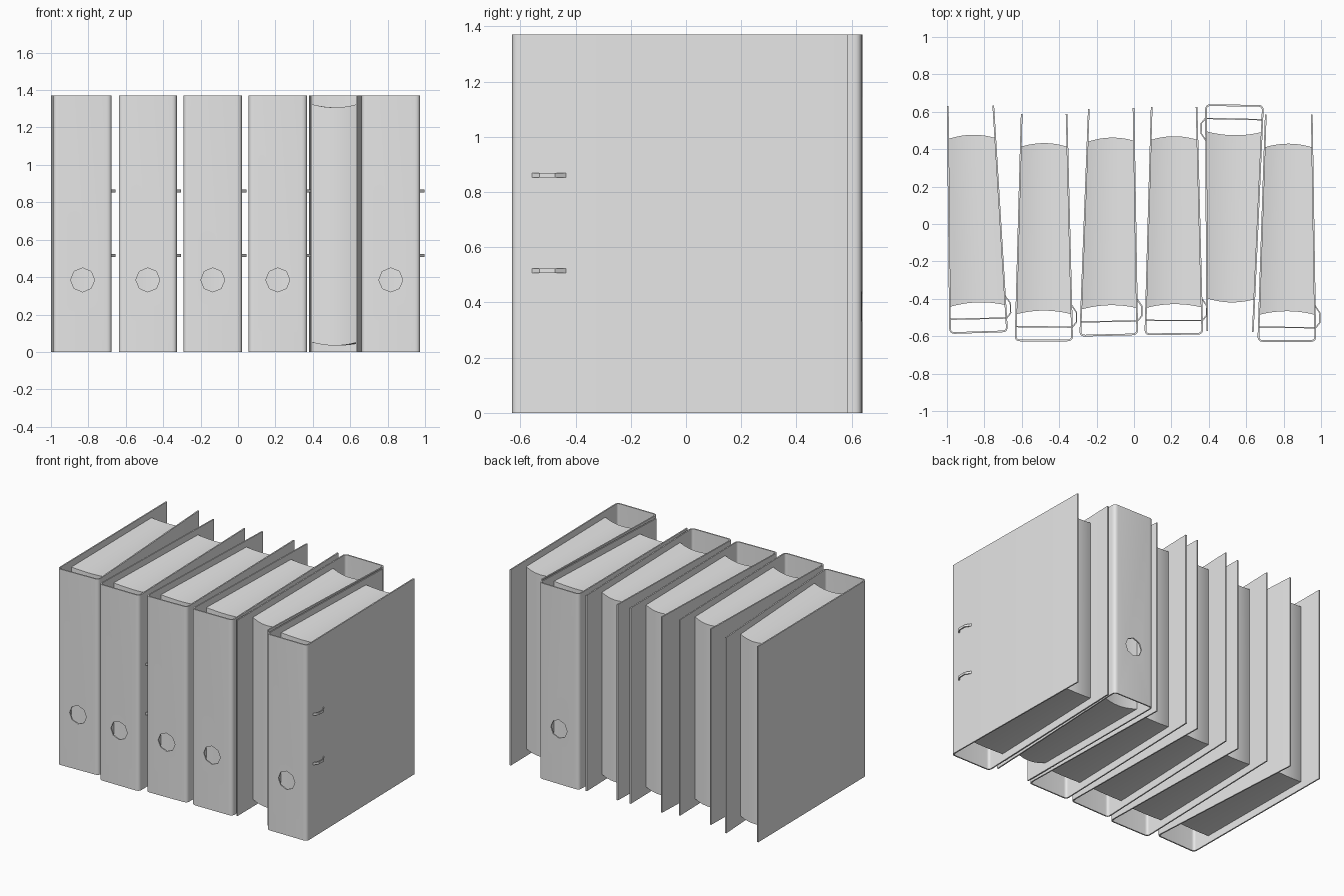
import bpy, bmesh, math
from mathutils import Vector, Matrix

cube = bpy.data.objects.get("Cube")
if cube:
    bpy.data.objects.remove(cube, do_unlink=True)

HEIGHT = 1.37
WALL = 0.009

grey = bpy.data.materials.new("plain_grey")
grey.use_nodes = True
GREY = (0.8, 0.8, 0.8, 1)
grey.diffuse_color = GREY
grey.node_tree.nodes["Principled BSDF"].inputs["Base Color"].default_value = GREY


def finish(name, bm, modifiers=()):
    """Turn a bmesh into a named object, apply modifiers, smooth it."""
    mesh = bpy.data.meshes.new(name)
    bm.to_mesh(mesh)
    bm.free()
    mesh.materials.append(grey)
    obj = bpy.data.objects.new(name, mesh)
    bpy.context.collection.objects.link(obj)
    bpy.ops.object.select_all(action='DESELECT')
    obj.select_set(True)
    bpy.context.view_layer.objects.active = obj
    for kind, settings in modifiers:
        mod = obj.modifiers.new(kind, kind)
        for key, value in settings.items():
            setattr(mod, key, value)
        bpy.ops.object.modifier_apply(modifier=mod.name)
    bpy.ops.object.shade_smooth_by_angle(angle=math.radians(35))
    return obj


def strip(path, low, high):
    """Upright ribbon that follows a path seen from above."""
    bm = bmesh.new()
    rails = [[bm.verts.new((p.x, p.y, z)) for p in path] for z in (low, high)]
    for i in range(len(path) - 1):
        bm.faces.new((rails[0][i], rails[0][i + 1], rails[1][i + 1], rails[1][i]))
    return bm


def round_corner(before, corner, after, radius=0.03, steps=5):
    a = corner + (before - corner).normalized() * radius
    b = corner + (after - corner).normalized() * radius
    pts = []
    for i in range(steps + 1):
        t = i / steps
        pts.append(a.lerp(corner, t).lerp(corner.lerp(b, t), t))
    return pts


def thick(width):
    return ('SOLIDIFY', dict(thickness=width, offset=-1, use_even_offset=True))


def make_cover(name, bl, fl, fr, br):
    # finger hole through the spine
    cut = bmesh.new()
    mid = (fl + fr) / 2
    bmesh.ops.create_cone(cut, cap_ends=True, segments=8, radius1=0.064, radius2=0.064, depth=0.1,
                          matrix=Matrix.Translation((mid.x, mid.y, 0.385)) @ Matrix.Rotation(math.pi / 2, 4, 'X'))
    cutter = finish("hole_cutter", cut)
    cutter.hide_render = True
    path = [bl] + round_corner(bl, fl, fr) + round_corner(fl, fr, br) + [br]
    obj = finish(name, strip(path, 0, HEIGHT),
                 [thick(WALL), ('BOOLEAN', dict(operation='DIFFERENCE', object=cutter, solver='EXACT'))])
    bpy.data.objects.remove(cutter, do_unlink=True)
    return obj


def make_paper(name, bl, fl, fr, br, columns=12):
    """Stack of sheets, bowed away from the spine and sagging mid-stack."""
    bm = bmesh.new()
    inset = Vector((WALL, 0))
    near, far = 0.12, 0.857
    rings = []
    for i in range(columns + 1):
        t = i / columns
        bow = 0.018 * (1 - (2 * t - 1) ** 2)
        f = (fl.lerp(bl, near) + inset).lerp(fr.lerp(br, near) - inset, t)
        b = (fl.lerp(bl, far) + inset).lerp(fr.lerp(br, far) - inset, t)
        rings.append([bm.verts.new((p.x, p.y + bow, z - bow))
                      for p, z in ((f, 0.052), (b, 0.052), (b, 1.325), (f, 1.325))])
    for r, s in zip(rings, rings[1:]):
        for k in range(4):
            bm.faces.new((r[k], r[k - 1], s[k - 1], s[k]))
    bm.faces.new(rings[0])
    bm.faces.new(rings[-1][::-1])
    bmesh.ops.recalc_face_normals(bm, faces=bm.faces)
    return finish(name, bm)


def make_clip(name, z, bl, fl, fr, br):
    """Flat wire across the spine that loops out through the right cover."""
    along = (br - fr).normalized()
    out = Vector((along.y, -along.x))
    path = [fl + (bl - fl).normalized() * 0.075 + out * WALL / 2]
    for reach, side in ((0.072, 0), (0.1, 0.024), (0.155, 0.026), (0.195, 0), (0.2, -0.03)):
        path.append(fr + along * reach + out * side)
    return finish(name, strip(path, z - 0.008, z + 0.008), [thick(0.007)])


# Corner points: back left, spine left, spine right, back right, turned round
BINDERS = [
    ((-1.0, 0.63), (-0.988, -0.588), (-0.674, -0.578), (-0.748, 0.635), False),
    ((-0.605, 0.588), (-0.638, -0.627), (-0.326, -0.627), (-0.356, 0.588), False),
    ((-0.246, 0.615), (-0.292, -0.602), (0.022, -0.594), (0.002, 0.62), False),
    ((0.09, 0.625), (0.056, -0.594), (0.37, -0.591), (0.339, 0.625), False),
    ((-0.64, 0.577), (-0.694, -0.636), (-0.38, -0.64), (-0.387, 0.572), True),
    ((0.70, 0.585), (0.66, -0.63), (0.974, -0.63), (0.955, 0.585), False),
]

for n, (*corners, turned) in enumerate(BINDERS, 1):
    pts = [Vector(c) for c in corners]
    parts = [make_cover(f"binder_cover_{n}", *pts), make_paper(f"paper_stack_{n}", *pts)]
    for label, z in (("upper", 0.86), ("lower", 0.515)):
        parts.append(make_clip(f"{label}_clip_{n}", z, *pts))
    if turned:
        for part in parts:
            part.rotation_euler.z = math.pi
